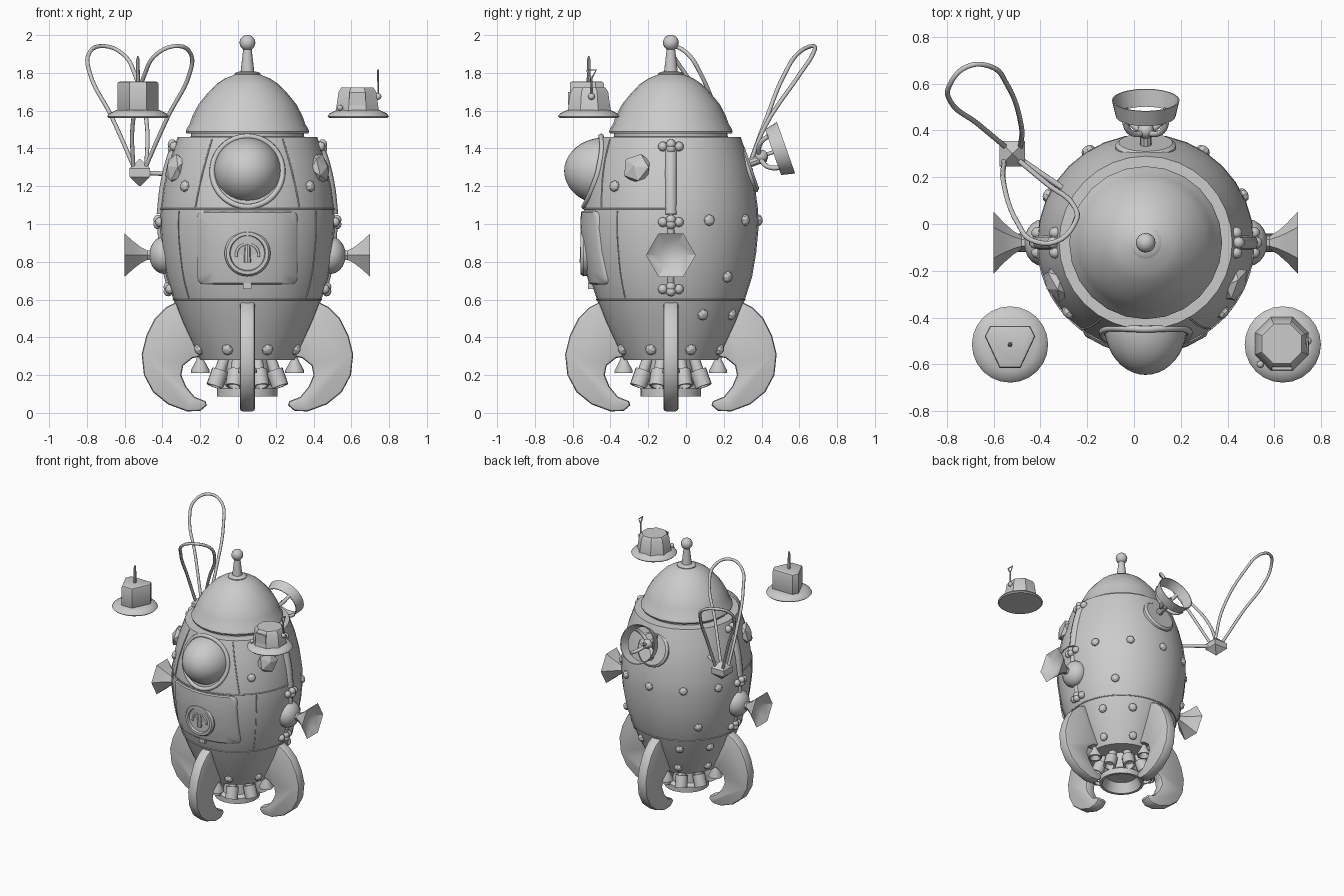
import bpy, bmesh, math
from mathutils import Vector, Matrix

if "Cube" in bpy.data.objects:
    bpy.data.objects.remove(bpy.data.objects["Cube"])

CX, CY = 0.05, -0.08          # rocket axis
grey = bpy.data.materials.new("grey")
grey.diffuse_color = (0.6, 0.6, 0.6, 1)
grey.use_nodes = True
grey.node_tree.nodes["Principled BSDF"].inputs["Base Color"].default_value = grey.diffuse_color


def finish(name, bm, mat=None, angle=35):
    if mat:
        bm.transform(mat)
    bmesh.ops.recalc_face_normals(bm, faces=bm.faces)
    me = bpy.data.meshes.new(name)
    bm.to_mesh(me)
    bm.free()
    me.materials.append(grey)
    me.shade_smooth()
    me.set_sharp_from_angle(angle=math.radians(angle))
    ob = bpy.data.objects.new(name, me)
    bpy.context.collection.objects.link(ob)
    return ob


def place(loc, axis):
    return Matrix.Translation(loc) @ Vector(axis).to_track_quat('Z', 'Y').to_matrix().to_4x4()


def lathe(name, prof, n=24, loc=(0, 0, 0), axis=(0, 0, 1), phase=0, closed=False, angle=35):
    """Spin (radius, height) points around an axis."""
    bm = bmesh.new()
    rings = []
    for r, h in prof:
        rings.append([bm.verts.new((r * math.cos(phase + math.tau * i / n),
                                    r * math.sin(phase + math.tau * i / n), h)) for i in range(n)])
    pairs = list(zip(rings, rings[1:])) + ([(rings[-1], rings[0])] if closed else [])
    for a, b in pairs:
        for i in range(n):
            bm.faces.new((a[i], a[(i + 1) % n], b[(i + 1) % n], b[i]))
    if not closed:
        bm.faces.new(rings[0][::-1])
        bm.faces.new(rings[-1])
    return finish(name, bm, place(loc, axis), angle)


def ball(name, loc, size, axis=(0, 0, 1), u=16, v=10, angle=50):
    bm = bmesh.new()
    bmesh.ops.create_uvsphere(bm, u_segments=u, v_segments=v, radius=1)
    return finish(name, bm, place(loc, axis) @ Matrix.Diagonal((*size, 1)), angle)


def box(name, loc, size):
    bm = bmesh.new()
    bmesh.ops.create_cube(bm, size=1)
    return finish(name, bm, Matrix.Translation(loc) @ Matrix.Diagonal((*size, 1)))


def prism(name, outline, depth, mat, bevel=0):
    """Extrude a flat XY outline along Z, centred."""
    bm = bmesh.new()
    face = bm.faces.new([bm.verts.new((x, y, -depth / 2)) for x, y in outline])
    new = bmesh.ops.extrude_face_region(bm, geom=[face])['geom']
    bmesh.ops.translate(bm, verts=[g for g in new if isinstance(g, bmesh.types.BMVert)], vec=(0, 0, depth))
    rim = [e for e in bm.edges if abs(e.verts[0].co.z - e.verts[1].co.z) < 1e-5]
    bmesh.ops.bevel(bm, geom=rim, offset=bevel, segments=2, profile=0.5, affect='EDGES')
    return finish(name, bm, mat, 40)


def tube(name, pts, r, cyclic=False, smooth=True):
    cu = bpy.data.curves.new(name, 'CURVE')
    cu.dimensions, cu.bevel_depth, cu.bevel_resolution, cu.use_fill_caps = '3D', r, 2, True
    sp = cu.splines.new('BEZIER')
    sp.bezier_points.add(len(pts) - 1)
    for p, co in zip(sp.bezier_points, pts):
        p.co = co
        p.handle_left_type = p.handle_right_type = 'AUTO' if smooth else 'VECTOR'
    sp.resolution_u = 6 if smooth else 1
    sp.use_cyclic_u = cyclic
    cu.materials.append(grey)
    ob = bpy.data.objects.new(name, cu)
    bpy.context.collection.objects.link(ob)


HULL = [(.25, .28), (.28, .34), (.345, .48), (.392, .6), (.43, .72), (.452, .85), (.464, .98),
        (.461, 1.08), (.445, 1.2), (.415, 1.33), (.37, 1.46)]


def hull_r(z):
    for (r0, z0), (r1, z1) in zip(HULL, HULL[1:]):
        if z <= z1:
            return r0 + (r1 - r0) * (z - z0) / (z1 - z0)
    return HULL[-1][0]


def front_y(dx, z):
    return CY - math.sqrt(hull_r(z) ** 2 - dx ** 2)


def on_hull(deg, z, out=0.0):
    a, r = math.radians(deg), hull_r(z) + out
    return Vector((CX + r * math.cos(a), CY + r * math.sin(a), z))


def normal(deg, z):
    a = math.radians(deg)
    return Vector((math.cos(a), math.sin(a), -(hull_r(z + .04) - hull_r(z - .04)) / .08))


# hull, neck, nose cone and tip antenna
lathe("hull", HULL + [(.3, 1.462), (.3, 1.5)], 32, (CX, CY, 0))
lathe("nose_cone", [(.3, 1.478), (.322, 1.478), (.327, 1.49), (.32, 1.508), (.308, 1.525), (.29, 1.575), (.258, 1.635),
                    (.213, 1.69), (.165, 1.74), (.12, 1.77), (.07, 1.79), (.045, 1.8)], 24, (CX, CY, 0))
lathe("tip_mast", [(.068, 1.78), (.068, 1.797), (.058, 1.804), (.036, 1.808), (.022, 1.93)], 16, (CX, CY, 0))
ball("tip_ball", (CX, CY, 1.96), (.042, .042, .042))

# hull seams
tube("lower_seam", [on_hull(a, .6) for a in range(0, 360, 10)], .004, True)
tube("middle_seam", [on_hull(a, 1.08) for a in range(-180, 1, 10)], .004)
for s in (-1, 1):
    tube("window_panel_seam", [on_hull(-90 + s * (30 + 7 * (1.46 - z) / .38), z) for z in (1.45, 1.33, 1.2, 1.09)], .004)
    tube("side_seam", [on_hull(-90 + s * 52, z) for z in (1.07, .98, .85, .72, .6)], .003)

# round window, its rim following the hull
RIM = [(.186 * math.cos(math.tau * i / 24), 1.278 + .186 * math.sin(math.tau * i / 24)) for i in range(24)]
tube("window_rim", [(CX + dx, front_y(dx, z), z) for dx, z in RIM], .015, True)
ball("window_dome", (CX, -.43, 1.28), (.178, .178, .215), (0, -1, 0), 32, 20)

# door, wrapped around the hull
bm = bmesh.new()
bmesh.ops.create_cube(bm, size=1)
bmesh.ops.transform(bm, matrix=Matrix.Translation((CX, 0, .875)) @ Matrix.Diagonal((.53, .04, .39, 1)), verts=bm.verts)
bmesh.ops.bevel(bm, geom=[e for e in bm.edges if abs(e.verts[0].co.y - e.verts[1].co.y) > .03],
                offset=.035, segments=3, profile=.5, affect='EDGES')
bmesh.ops.bevel(bm, geom=[e for e in bm.edges if e.verts[0].co.y < 0 and e.verts[1].co.y < 0],
                offset=.008, segments=1, profile=.5, affect='EDGES')
for axis, cuts in ((2, (.75, .82, .9, .98)), (0, [CX + .06 * i for i in range(-3, 4)])):
    for c in cuts:
        co, no = Vector((0, 0, 0)), Vector((0, 0, 0))
        co[axis], no[axis] = c, 1
        bmesh.ops.bisect_plane(bm, geom=bm.verts[:] + bm.edges[:] + bm.faces[:], plane_co=co, plane_no=no)
for v in bm.verts:
    v.co.y += front_y(v.co.x - CX, v.co.z) + .005
finish("door", bm)

# door dial and latch
D = (CX, -.538, .845)
lathe("dial_rim", [(.09, -.03), (.118, -.03), (.122, .005), (.112, .02), (.095, .02), (.09, .01)], 28, D, (0, -1, 0), closed=True)
lathe("dial_face", [(.095, -.02), (.095, .004)], 28, D, (0, -1, 0))
tube("dial_arc", [(CX + .06 * math.cos(math.radians(a)), -.545, .835 + .06 * math.sin(math.radians(a)))
                  for a in range(-10, 191, 20)], .007)
lathe("dial_needle", [(.018, -.05), (.016, .03), (.004, .06)], 8, (CX, -.545, .845))
box("door_latch", (CX, -.5, .672), (.045, .04, .03))

# tail fins
FIN = [(.37, .59), (.43, .56), (.49, .5), (.535, .41), (.56, .31), (.548, .2), (.5, .11), (.42, .045), (.32, .008),
       (.25, .01), (.215, .04), (.222, .062), (.28, .085), (.325, .14), (.35, .2), (.34, .25), (.29, .29), (.24, .3), (.3, .45)]
for k in range(4):
    m = Matrix.Translation((CX, CY, 0)) @ Matrix.Rotation(k * math.pi / 2, 4, 'Z') @ Matrix.Rotation(math.pi / 2, 4, 'X')
    prism("tail_fin", FIN, .08, m, .015)

# main nozzle, small thrusters and flared jets
lathe("main_nozzle", [(.12, .3), (.13, .2), (.135, .15), (.16, .13), (.16, .088), (.14, .088), (.11, .16)], 24, (CX, CY, 0))
for k in range(8):
    a = math.radians(22.5 + 45 * k)
    d = Vector((math.cos(a), math.sin(a), 0))
    c = Vector((CX, CY, 0))
    lathe("thruster", [(.03, -.02), (.03, .06), (.045, .06), (.045, .15), (.033, .15), (.025, .11)], 12,
          c + d * .135 + Vector((0, 0, .28)), d * .38 + Vector((0, 0, -1)))
    if k % 2:
        a += math.radians(22.5)
        d = Vector((math.cos(a), math.sin(a), 0))
        lathe("flared_jet", [(.015, 0), (.02, -.03), (.05, -.085), (.05, -.1), (.04, -.1), (.012, -.05)], 10,
              c + d * .25 + Vector((0, 0, .31)), (0, 0, 1))

# rivets
SPOTS = [(22.5 + 45 * k, .335) for k in range(8)]
for a, z in ((28, .52), (63, .52), (44, .72), (26, 1.02), (58, 1.02), (-42, 1.2)):
    SPOTS += [(a, z), (180 - a, z)]
SPOTS.append((90, 1.02))
for a, z in SPOTS:
    ball("rivet", on_hull(a, z), (.031, .031, .023), normal(a, z), 8, 6, 25)

# faceted portholes
for a in (-25, 205):
    bm = bmesh.new()
    bmesh.ops.create_icosphere(bm, subdivisions=1, radius=1)
    finish("faceted_porthole", bm, place(on_hull(a, 1.295), normal(a, 1.295)) @ Matrix.Diagonal((.085, .085, .045, 1)), 10)

# side struts, clamps and horns
for s in (-1, 1):
    a = 0 if s > 0 else 180
    for z in (1.41, 1.01, .655):
        p = on_hull(a, z, 0)
        box("clamp", p, (.03, .09, .035))
        for dy, dz in ((-.042, 0), (.042, 0), (0, .012), (0, -.012)):
            ball("clamp_ball", p + Vector((s * (.01 if dy == 0 else 0), dy, dz)), (.026, .026, .026), u=10, v=8)
    tube("side_strut", [on_hull(a, z, -.015) for z in (1.41, 1.33, 1.2, 1.05)], .034)
    tube("lower_strut", [on_hull(a, z, -.005) for z in (1.01, .85, .65)], .02)
    ball("horn_base", (CX + s * .44, CY, .835), (.1, .1, .08), (s, 0, 0), 16, 10)
    lathe("horn", [(.035, .49), (.028, .53), (.05, .565), (.085, .605), (.132, .65), (.075, .615), (.03, .6)], 6,
          (CX, CY, .835), (s, 0, 0), phase=0 if s > 0 else math.pi, angle=25)

# rear dish on a round mount
AX = Vector((0, .943, .333))
lathe("dish_mount", [(.13, -.06), (.13, .012), (.115, .025)], 24, (CX, .325, 1.29), AX)
lathe("dish_stalk", [(.025, 0), (.025, .13)], 10, (CX, .3, 1.31), AX)
HUB = Vector((CX, .39, 1.355))
lathe("dish_ring", [(.128, .075), (.145, .148), (.139, .148), (.122, .075)], 24, HUB, AX, closed=True)
ball("dish_hub", HUB + AX * .01, (.035, .035, .035))
side, up = Vector((1, 0, 0)), AX.cross(Vector((1, 0, 0)))
for k in range(4):
    a = math.radians(45 + 90 * k)
    d = side * math.cos(a) + up * math.sin(a)
    tube("dish_spoke", [HUB, HUB + d * .075 + AX * .015, HUB + d * .11 + AX * .045, HUB + d * .125 + AX * .08], .013)
tube("dish_feed", [HUB, HUB + AX * .09], .01, smooth=False)

# looped aerial on a pointed joint
J = Vector((-.52, .3, 1.272))
lathe("aerial_joint", [(.004, -.072), (.077, -.022), (.077, .022), (.004, .072)], 4, J, phase=math.pi / 4, angle=10)
tube("aerial_arm", [J, (-.3, .15, 1.262)], .012, smooth=False)
LOOP = [(-.55, .33, 1.3), (-.67, .43, 1.57), (-.785, .525, 1.8), (-.79, .59, 1.9), (-.715, .672, 1.942),
        (-.61, .672, 1.9), (-.545, .6, 1.79), (-.482, .42, 1.52), (-.485, .33, 1.3)]
tube("aerial_loop_outer", LOOP, .011)
tube("aerial_loop_inner", [(-1.04 - x, .6 - y, z) for x, y, z in LOOP], .011)

# two floating saucers
BRIM = [(.155, 1.562), (.163, 1.57), (.152, 1.585), (.115, 1.603)]
lathe("left_saucer_brim", BRIM, 24, (-.53, -.515, 0))
HEX = [(-.085, .08), (.085, .08), (.108, .035), (.045, -.1), (-.045, -.1), (-.108, .035)]
prism("left_saucer_cabin", HEX, .165, Matrix.Translation((-.53, -.515, 1.672)), .012)
lathe("left_saucer_spike", [(.011, 1.74), (.009, 1.87), (.003, 1.89)], 8, (-.53, -.515, 0))
lathe("right_saucer_brim", BRIM, 24, (.636, -.515, 0))
lathe("right_saucer_cabin", [(.125, 1.59), (.12, 1.62), (.108, 1.7), (.092, 1.722)], 8, (.632, -.512, 0), phase=math.pi / 8)
box("right_saucer_window", (.632, -.61, 1.665), (.085, .03, .07))
ball("right_saucer_knob", (.54, -.6, 1.615), (.016, .016, .016), u=8, v=6)
ball("right_saucer_hinge", (.742, -.5, 1.675), (.018, .018, .018), u=8, v=6)
tube("right_saucer_aerial", [(.72, -.5, 1.67), (.742, -.5, 1.675), (.742, -.5, 1.77), (.742, -.525, 1.815)], .005, smooth=False)
tube("right_saucer_aerial_fork", [(.742, -.5, 1.77), (.742, -.475, 1.815), (.742, -.525, 1.815)], .004, smooth=False)
